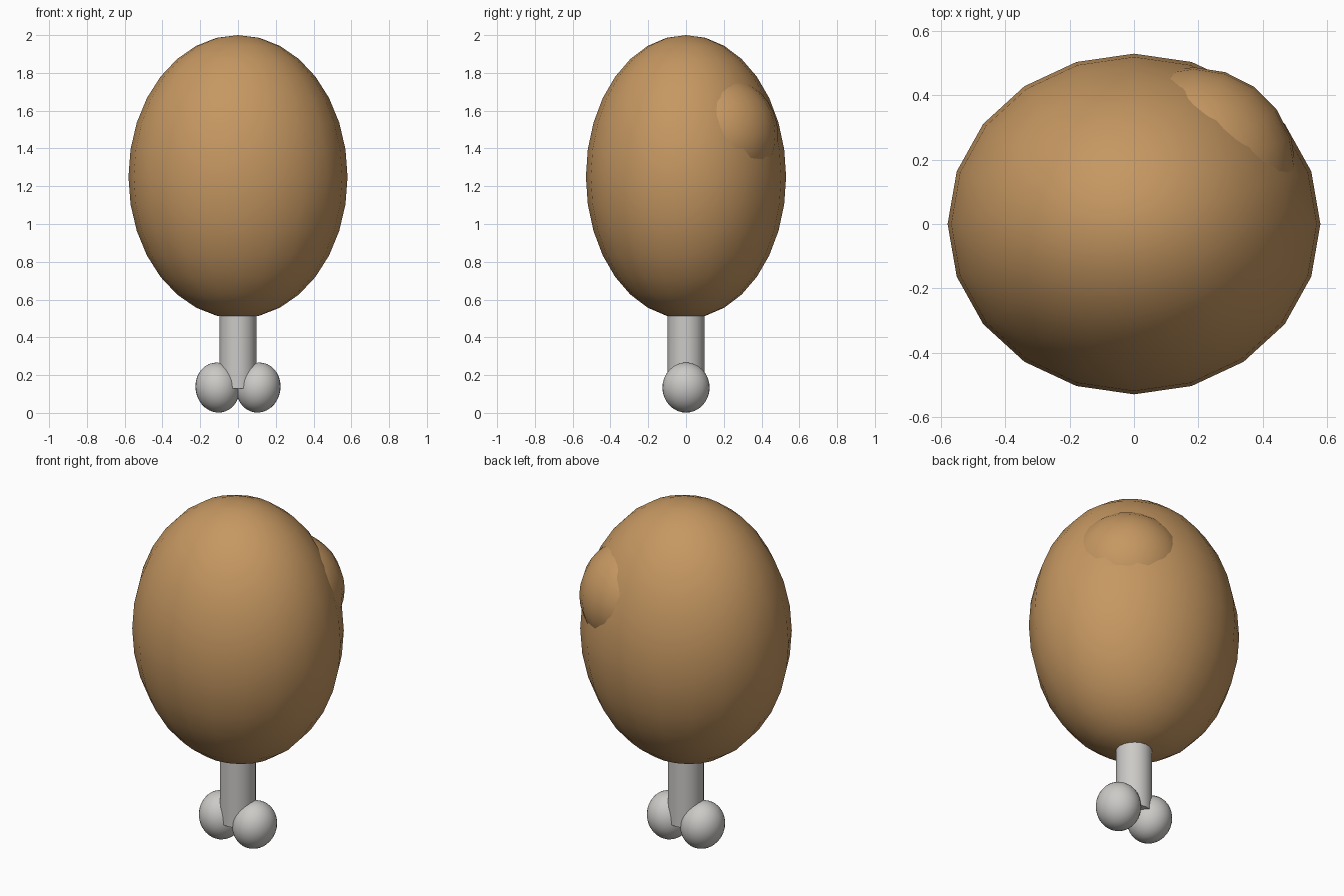
import bpy
from math import radians

cube = bpy.data.objects.get("Cube")
if cube:
    bpy.data.objects.remove(cube, do_unlink=True)


def make_material(name, rgb):
    mat = bpy.data.materials.new(name)
    mat.use_nodes = True
    mat.diffuse_color = (*rgb, 1)
    mat.node_tree.nodes["Principled BSDF"].inputs["Base Color"].default_value = (*rgb, 1)
    return mat


roast_brown = make_material("roast_brown", (0.56, 0.31, 0.12))
bone_grey = make_material("bone_grey", (0.60, 0.59, 0.57))


def finish(name, mat):
    obj = bpy.context.object
    obj.name = obj.data.name = name
    obj.data.materials.append(mat)
    bpy.ops.object.transform_apply(location=False, rotation=True, scale=True)
    bpy.ops.object.shade_smooth_by_angle(angle=radians(40))
    return obj


def ellipsoid(name, center, radii, mat, segments=20, rings=16, tilt=0):
    bpy.ops.mesh.primitive_uv_sphere_add(segments=segments, ring_count=rings,
                                         radius=1, location=center)
    obj = bpy.context.object
    obj.scale = radii
    obj.rotation_euler.y = tilt
    return finish(name, mat)


# Meat: an egg-shaped body with a shallow bulge on its back left shoulder
ellipsoid("meat", (0, 0, 1.25), (0.58, 0.53, 0.75), roast_brown)
ellipsoid("meat_bulge", (0.185, 0.168, 1.47), (0.32, 0.32, 0.32), roast_brown)

# Bone shaft, running up into the meat
bpy.ops.mesh.primitive_cylinder_add(vertices=20, radius=0.097, depth=0.52,
                                    location=(0, 0, 0.39))
finish("bone_shaft", bone_grey)

# Two knuckles at the foot of the bone, leaning slightly apart
for side, sign in (("left", 1), ("right", -1)):
    ellipsoid("bone_knuckle_" + side, (0.108 * sign, 0, 0.134),
              (0.117, 0.125, 0.133), bone_grey, 32, 16, radians(10) * sign)
